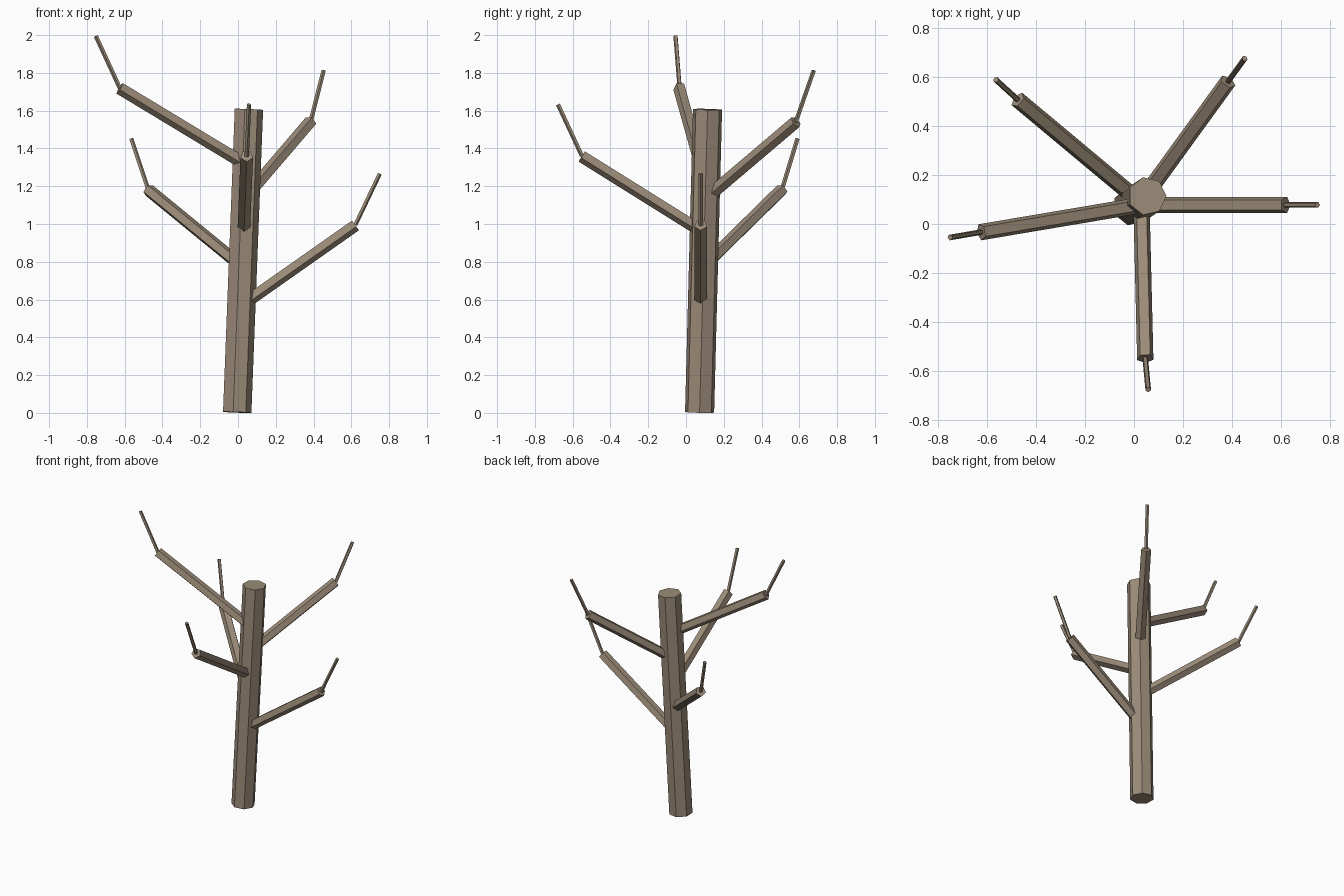
import bpy, bmesh
from math import cos, sin, tau
from mathutils import Vector

if "Cube" in bpy.data.objects:
    bpy.data.objects.remove(bpy.data.objects["Cube"])


def prism(name, start, end, radius, sides, ref, mat):
    """Straight n-sided stick; its first corner points towards ref."""
    a, b = Vector(start), Vector(end)
    d = (b - a).normalized()
    ref = Vector(ref)
    u = (ref - d * ref.dot(d)).normalized()
    v = d.cross(u)
    bm = bmesh.new()
    offs = [(u * cos(tau * k / sides) + v * sin(tau * k / sides)) * radius
            for k in range(sides)]
    low = [bm.verts.new(a + o) for o in offs]
    high = [bm.verts.new(b + o) for o in offs]
    for k in range(sides):
        n = (k + 1) % sides
        bm.faces.new((low[k], low[n], high[n], high[k]))
    bm.faces.new(low[::-1])
    bm.faces.new(high)
    mesh = bpy.data.meshes.new(name)
    bm.to_mesh(mesh)
    bm.free()
    mesh.materials.append(mat)
    obj = bpy.data.objects.new(name, mesh)
    bpy.context.collection.objects.link(obj)
    return obj


bark = bpy.data.materials.new("bark")
bark.diffuse_color = (0.33, 0.26, 0.19, 1)
bark.use_nodes = True
bark.node_tree.nodes["Principled BSDF"].inputs["Base Color"].default_value = bark.diffuse_color

# Leaning seven-sided trunk
prism("trunk", (-0.008, 0.072, 0.003), (0.054, 0.114, 1.607), 0.079, 7, (1, 0, 0), bark)

# Branches: root inside the trunk, branch tip, twig tip
limbs = [
    ((0.015, 0.078, 0.570), (0.62, 0.078, 0.995), (0.75, 0.078, 1.267)),
    ((0.020, 0.095, 0.775), (-0.475, 0.508, 1.18), (-0.565, 0.590, 1.45)),
    ((0.030, 0.098, 0.955), (0.046, -0.550, 1.36), (0.058, -0.677, 1.633)),
    ((0.038, 0.105, 1.135), (0.384, 0.582, 1.54), (0.453, 0.677, 1.812)),
    ((0.045, 0.080, 1.315), (-0.625, -0.033, 1.72), (-0.752, -0.055, 1.995)),
]
for i, (root, tip, twig_tip) in enumerate(limbs, 1):
    prism(f"branch_{i}", root, tip, 0.035, 5, (0, 0, -1), bark)
    prism(f"twig_{i}", tip, twig_tip, 0.012, 5, (0, 0, -1), bark)
